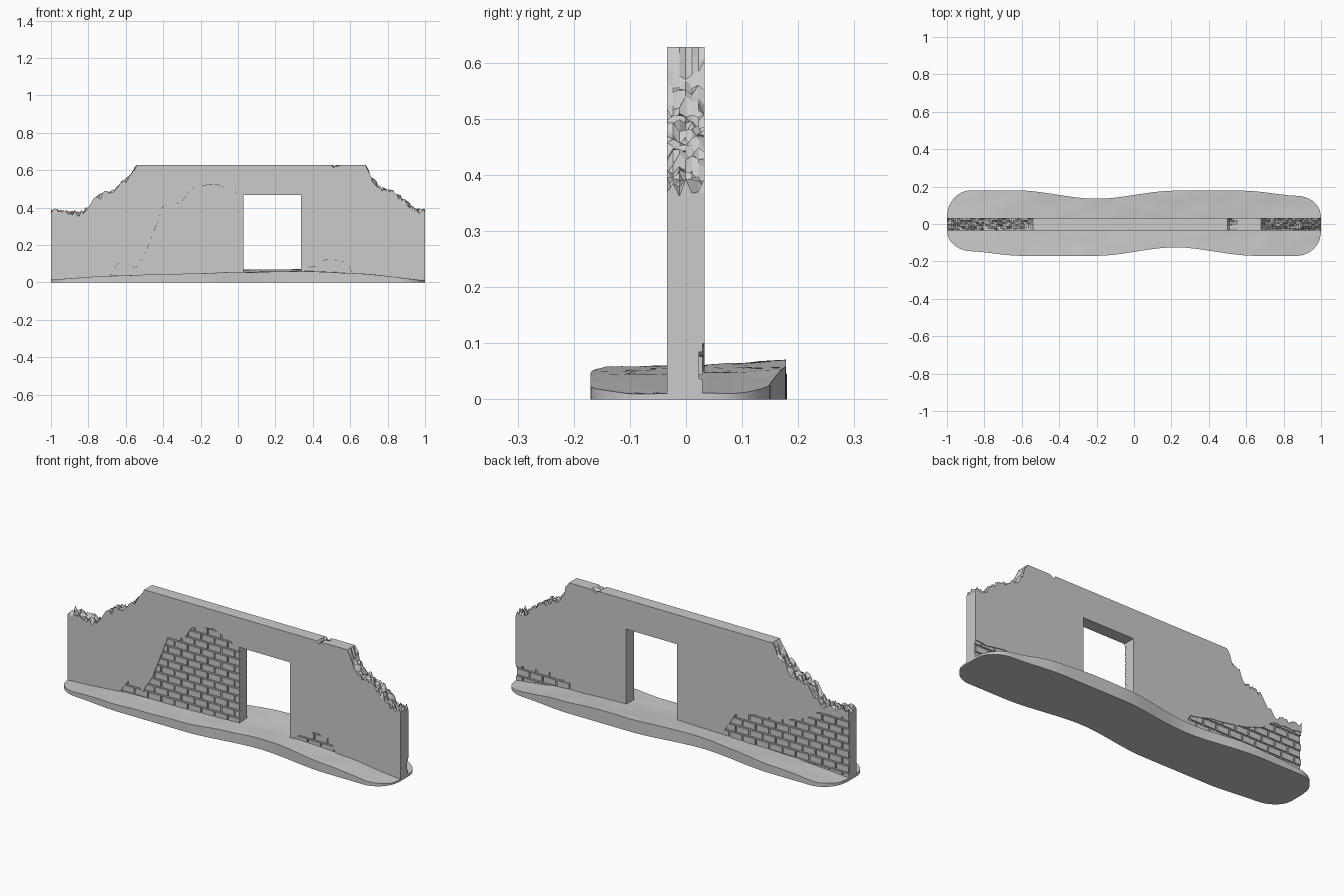
import bpy, bmesh, math, random
from mathutils import Vector, noise

random.seed(4)
cube = bpy.data.objects.get("Cube")
if cube:
    bpy.data.objects.remove(cube)

grey = bpy.data.materials.new("plaster_grey")
grey.use_nodes = True
grey.diffuse_color = (0.6, 0.6, 0.6, 1)
grey.node_tree.nodes["Principled BSDF"].inputs["Base Color"].default_value = (0.6, 0.6, 0.6, 1)

FRONT, BACK, TOP = -0.034, 0.033, 0.628
RECESS, BRICK_SET = 0.010, 0.004


def interp(points, x, smooth=False):
    for (xa, ya), (xb, yb) in zip(points, points[1:]):
        if x <= xb:
            t = max(0, (x - xa) / (xb - xa))
            if smooth:
                t = t * t * (3 - 2 * t)
            return ya + (yb - ya) * t
    return points[-1][1]


def make_object(name, bm):
    bmesh.ops.recalc_face_normals(bm, faces=bm.faces)
    mesh = bpy.data.meshes.new(name)
    bm.to_mesh(mesh)
    bm.free()
    mesh.materials.append(grey)
    ob = bpy.data.objects.new(name, mesh)
    bpy.context.collection.objects.link(ob)
    return ob


def loft(name, rings):
    """Closed solid through a list of equal rings."""
    bm = bmesh.new()
    loops = [[bm.verts.new(p) for p in ring] for ring in rings]
    n = len(loops[0])
    for a, b in zip(loops, loops[1:]):
        for i in range(n):
            j = (i + 1) % n
            bm.faces.new((a[i], a[j], b[j], b[i]))
    bm.faces.new(loops[0])
    bm.faces.new(loops[-1])
    return make_object(name, bm)


def add_box(bm, lo, hi):
    box = bmesh.ops.create_cube(bm, size=1)["verts"]
    for v in box:
        v.co = [lo[k] + (v.co[k] + 0.5) * (hi[k] - lo[k]) for k in range(3)]


def boolean(target, cutter, operation):
    mod = target.modifiers.new("cut", "BOOLEAN")
    mod.operation, mod.solver, mod.object = operation, "EXACT", cutter
    bpy.context.view_layer.update()
    depsgraph = bpy.context.evaluated_depsgraph_get()
    mesh = bpy.data.meshes.new_from_object(target.evaluated_get(depsgraph))
    target.modifiers.clear()
    target.data = mesh


# Ground: long rounded slab with wavy edges and an uneven top
back_edge = [(-1, .18), (-.63, .18), (-.2, .135), (.22, .178), (.58, .178), (.9, .15), (1, .15)]
front_edge = [(-1, -.14), (-.9, -.145), (-.6, -.17), (-.2, -.17), (.22, -.125), (.65, -.17), (1, -.17)]
height = [(-1, .015), (-.7, .035), (-.3, .045), (0, .055), (.4, .059), (.7, .045), (.9, .022), (1, .01)]


def end_round(x, y):
    d = min(1, (1 - abs(x)) / 0.13)
    return math.copysign(0.04, y) + (y - math.copysign(0.04, y)) * math.sqrt(max(0, 1 - (1 - d) ** 2))


def ground_z(x, y):
    bump = 0.003 * noise.noise(Vector((x * 7, y * 16, 0)))
    return max(0.008, interp(height, x) + 0.013 * max(0, y / 0.17) * (1 - x * x) + bump)


xs = [math.copysign(1 - (1 - abs(t)) ** 1.3, t) for t in (i / 50 - 1 for i in range(101))]
rings = []
for x in xs:
    ya = end_round(x, interp(front_edge, x, True))
    yb = end_round(x, interp(back_edge, x, True))
    across = [ya + (yb - ya) * k / 12 for k in range(13)]
    rings.append([(x, ya, 0)] + [(x, y, ground_z(x, y)) for y in across] + [(x, yb, 0)])
ground = loft("ground", rings)
bpy.context.view_layer.objects.active = ground
ground.select_set(True)
bpy.ops.object.shade_smooth_by_angle(angle=math.radians(35))
ground.select_set(False)

# Wall: slab whose two ends have crumbled tops
skyline = [(-1, .38), (-.92, .375), (-.85, .365), (-.8, .395), (-.77, .44), (-.72, .47), (-.66, .485),
           (-.62, .53), (-.58, .56), (-.54, TOP), (.5, TOP), (.52, .613), (.55, TOP), (.68, TOP), (.71, .56),
           (.75, .51), (.82, .48), (.87, .45), (.91, .42), (.94, .385), (1, .38)]
columns = [-1 + .0115 * i for i in range(41)] + [.5, .51, .52, .535, .55]
columns += [.68 + .01 * i for i in range(33)]
rings = []
for x in columns:
    tops = []
    for k in range(7):
        z = interp(skyline, x)
        if z < TOP - 0.001:
            z += random.uniform(-.016, .014) + 0.012 * noise.noise(Vector((x * 25, k * .8, 3)))
        tops.append((x, FRONT + (BACK - FRONT) * k / 6, min(z, TOP)))
    rings.append([(x, FRONT, 0)] + tops + [(x, BACK, 0)])
wall = loft("wall", rings)

# Doorway
bm = bmesh.new()
add_box(bm, (.03, -.2, -.1), (.337, .2, .468))
door_cutter = make_object("doorway_cutter", bm)
boolean(wall, door_cutter, "DIFFERENCE")
bpy.data.objects.remove(door_cutter)


def ragged(points):
    """Break an outline into short jittered pieces, keeping its ends."""
    out = []
    for (xa, za), (xb, zb) in zip(points, points[1:]):
        n = max(1, round(math.hypot(xb - xa, zb - za) / 0.022))
        for i in range(n):
            t, j = i / n, 0.005 if out else 0
            out.append((xa + (xb - xa) * t + random.uniform(-j, j) * .5,
                        za + (zb - za) * t + random.uniform(-j, j)))
    return out + [points[-1]]


def brick_patch(name, outline, x_min, x_max, face, side):
    """Recess in the plaster with staggered bricks showing inside it."""
    edge = ragged(outline)
    edge = [(edge[0][0], -.05)] + edge + [(edge[-1][0], -.05)]
    floor = face - side * RECESS
    cutter = loft(name + "_cutter", [[(x, y, z) for x, z in edge] for y in (floor, face + side * .05)])
    boolean(wall, cutter, "DIFFERENCE")
    bm = bmesh.new()
    ys = sorted((face - side * .016, face - side * BRICK_SET))
    z_top = max(z for _, z in edge)
    width, course, gap = .08, .04, .008
    for row in range(math.ceil(z_top / course)):
        x = math.floor(x_min / width) * width - (row % 2) * width / 2
        while x < x_max:
            lo, hi = max(x + gap / 2, x_min), min(x + width - gap / 2, x_max)
            if hi - lo > .006:
                z = row * course
                add_box(bm, (lo, ys[0], z + gap / 2), (hi, ys[1], z + course - gap / 2))
            x += width
    bricks = make_object(name, bm)
    boolean(bricks, cutter, "INTERSECT")
    bpy.data.objects.remove(cutter)


# Exposed brickwork on both faces
brick_patch("front_large_bricks",
            [(-.69, .03), (-.64, .1), (-.59, .1), (-.55, .075), (-.5, .15), (-.46, .24), (-.4, .405),
             (-.3, .43), (-.25, .5), (-.13, .53), (-.04, .495), (.01, .47), (.05, .44)],
            -.7, .03, FRONT, -1)
brick_patch("front_small_bricks",
            [(.34, .04), (.38, .075), (.44, .1), (.5, .135), (.53, .115), (.58, .11), (.61, .05)],
            .34, .62, FRONT, -1)
brick_patch("back_large_bricks",
            [(-1.05, .35), (-.94, .33), (-.83, .335), (-.78, .29), (-.7, .26), (-.6, .23), (-.5, .215),
             (-.4, .2), (-.32, .18), (-.27, .1), (-.2, .04)],
            -1, -.2, BACK, 1)
brick_patch("back_small_bricks",
            [(.6, .05), (.64, .075), (.72, .085), (.76, .115), (.84, .11), (.92, .1), (1.05, .095)],
            .6, 1, BACK, 1)
